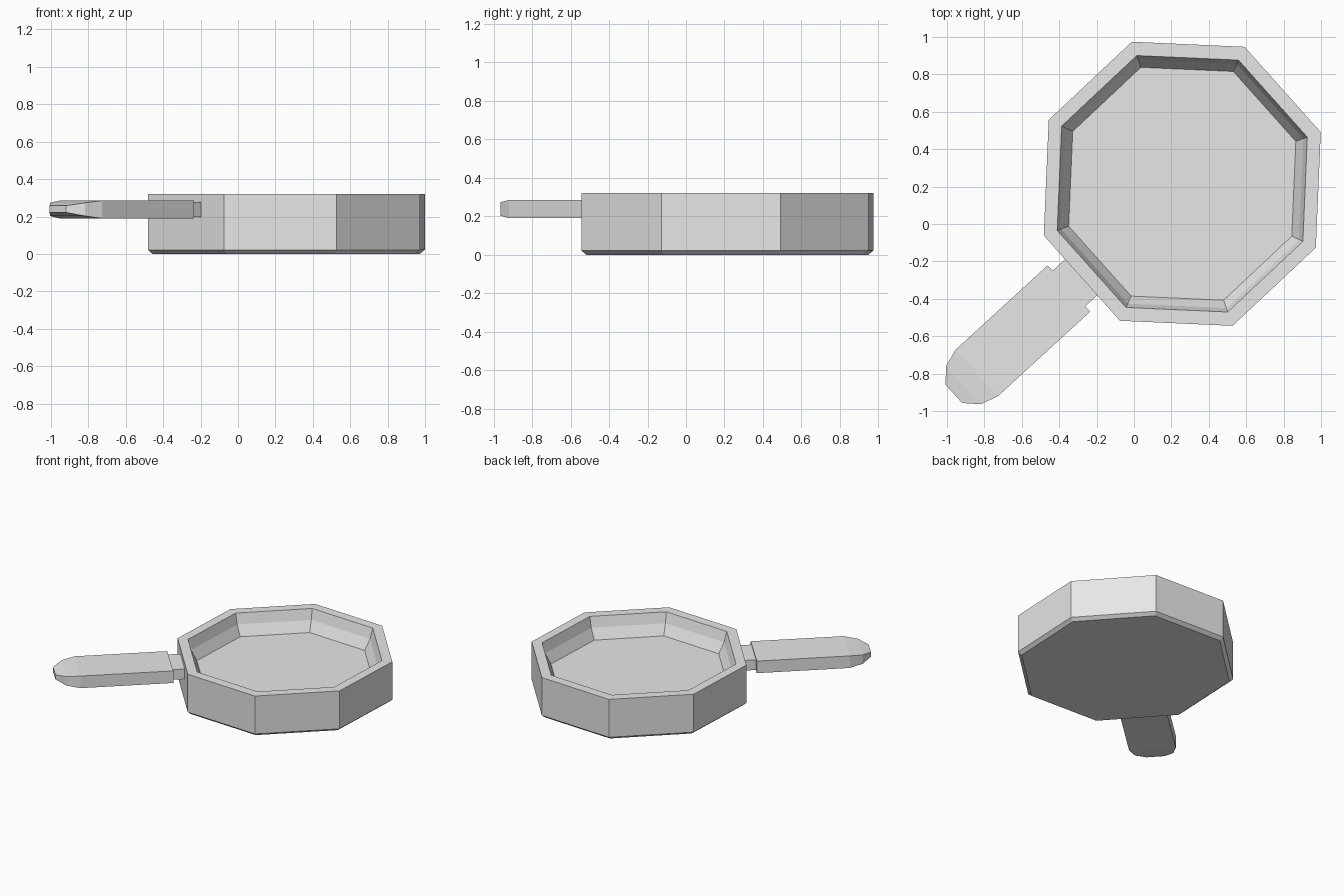
import bpy, bmesh, math
from mathutils import Matrix

cube = bpy.data.objects.get("Cube")
if cube:
    bpy.data.objects.remove(cube, do_unlink=True)

grey = bpy.data.materials.new("plain_grey")
grey.use_nodes = True
colour = (0.8, 0.8, 0.8, 1)
grey.diffuse_color = colour
grey.node_tree.nodes["Principled BSDF"].inputs["Base Color"].default_value = colour


def loft(name, rings, matrix):
    """Join rings of equal size with quads and cap both ends."""
    bm = bmesh.new()
    loops = [[bm.verts.new(p) for p in ring] for ring in rings]
    n = len(loops[0])
    for a, b in zip(loops, loops[1:]):
        for i in range(n):
            j = (i + 1) % n
            bm.faces.new((a[i], a[j], b[j], b[i]))
    bm.faces.new(loops[0][::-1])
    bm.faces.new(loops[-1])
    bmesh.ops.recalc_face_normals(bm, faces=bm.faces[:])
    mesh = bpy.data.meshes.new(name)
    bm.to_mesh(mesh)
    bm.free()
    mesh.materials.append(grey)
    obj = bpy.data.objects.new(name, mesh)
    obj.matrix_world = matrix
    bpy.context.collection.objects.link(obj)
    return obj


def octagon(scale, z):
    angles = [math.radians(20 + 45 * i) for i in range(8)]
    return [(0.788 * scale * math.cos(a), 0.808 * scale * math.sin(a), z) for a in angles]


def section(x, half_width, bottom, top):
    return [(x, -half_width, bottom), (x, half_width, bottom),
            (x, half_width, top), (x, -half_width, top)]


# Eight-sided pan: chamfered base, outer wall, rim, two-slope inner wall, floor
profile = [(0.965, 0), (1, 0.022), (1, 0.32), (0.903, 0.32), (0.875, 0.24), (0.82, 0.16)]
loft("pan", [octagon(s, z) for s, z in profile], Matrix.Translation((0.258, 0.215, 0)))

# Handle, running out from the front right wall
along = Matrix.Translation((-0.348, -0.345, 0)) @ Matrix.Rotation(math.radians(222.5), 4, "Z")
loft("handle_neck", [section(x, 0.129, 0.197, 0.277) for x in (-0.13, 0.01)], along)
grip = [(0, 0.168, 0.19, 0.285), (0.668, 0.168, 0.19, 0.285),
        (0.765, 0.138, 0.203, 0.273), (0.834, 0.066, 0.222, 0.258)]
loft("handle_grip", [section(*s) for s in grip], along)
